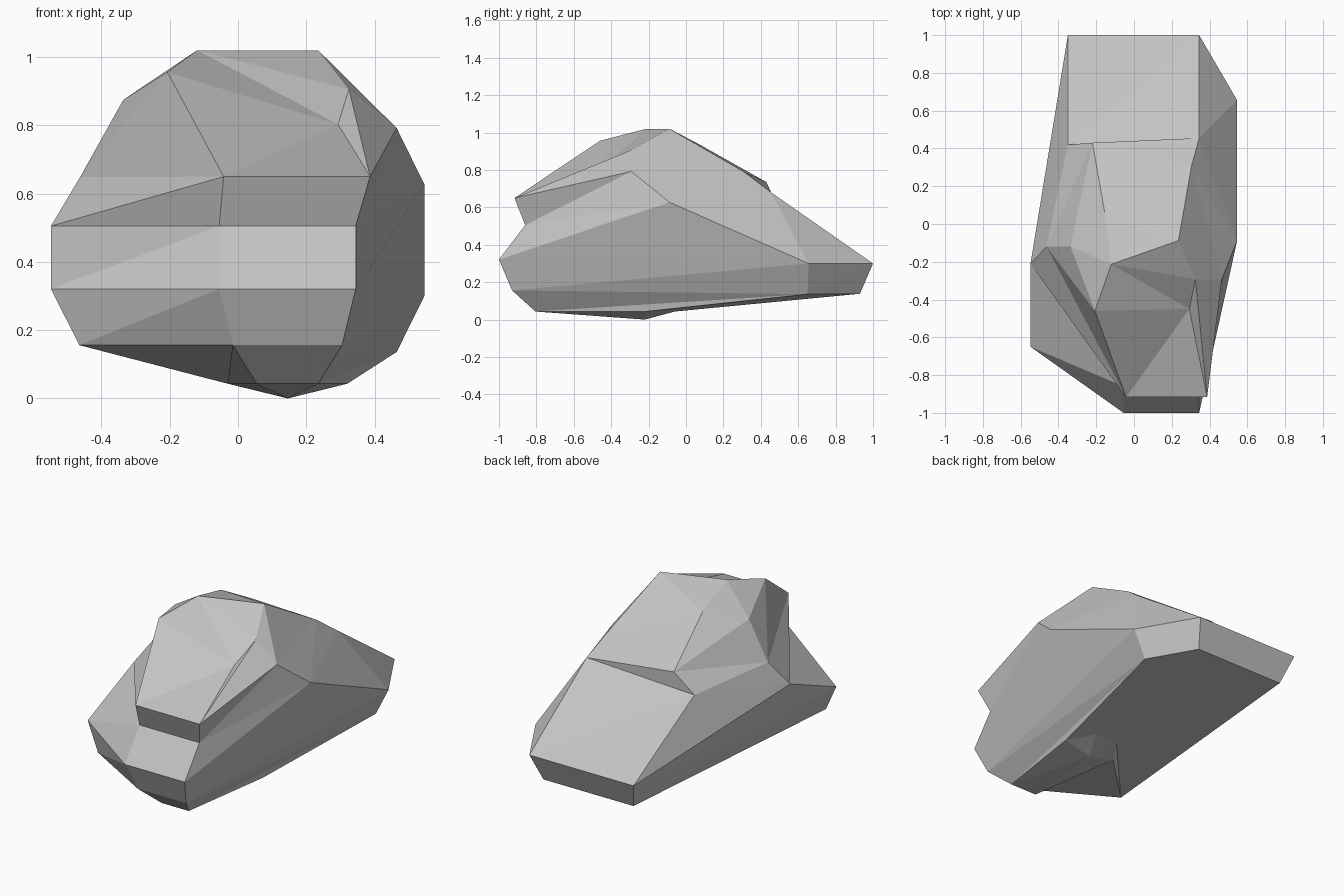
import bpy
import bmesh

# Remove the default object only
default_cube = bpy.data.objects.get("Cube")
if default_cube:
    bpy.data.objects.remove(default_cube, do_unlink=True)


def make_material(name, colour):
    material = bpy.data.materials.new(name)
    material.use_nodes = True
    material.diffuse_color = colour
    shader = material.node_tree.nodes.get("Principled BSDF")
    shader.inputs["Base Color"].default_value = colour
    shader.inputs["Roughness"].default_value = 0.9
    return material


def edge_pair(x_start, x_end, y, z):
    """Two ring corners sharing one depth and height."""
    return [(x_start, y, z), (x_end, y, z)]


def ring(front, right, back, left):
    """Six-sided cross-section, counter-clockwise seen from above."""
    return front + [right] + back + [left]


# Cross-sections of the boulder, from the underside up to the crown
keel = ring(edge_pair(0.055, 0.235, -0.805, 0.043), (0.32, -0.22, 0.043),
            edge_pair(0.23, 0.08, -0.06, 0.043), (-0.03, -0.22, 0.043))
foot = ring(edge_pair(-0.015, 0.305, -0.93, 0.156), (0.465, 0.65, 0.136),
            edge_pair(0.30, -0.30, 0.93, 0.138), (-0.465, -0.67, 0.156))
belly = ring(edge_pair(-0.055, 0.345, -1.0, 0.321), (0.546, 0.655, 0.30),
             edge_pair(0.345, -0.35, 1.0, 0.30), (-0.548, -0.65, 0.321))
ledge = ring(edge_pair(-0.055, 0.345, -0.86, 0.505), (0.546, -0.088, 0.627),
             [(0.345, 0.455, 0.68), (-0.35, 0.42, 0.626)], (-0.548, -0.21, 0.505))
shoulder = ring(edge_pair(-0.042, 0.387, -0.917, 0.65), (0.465, -0.293, 0.792),
                [(0.305, 0.31, 0.79), (-0.22, 0.43, 0.735)], (-0.463, -0.12, 0.648))
crown = ring([(-0.207, -0.46, 0.956), (0.293, -0.45, 0.803)], (0.325, -0.293, 0.906),
             [(0.235, -0.088, 1.02), (-0.155, 0.06, 0.943)], (-0.336, -0.12, 0.875))
underside_tip = (0.146, -0.22, 0.0)
summit = (-0.12, -0.213, 1.02)


def build_boulder(name, sections, bottom_tip, top_tip, material):
    bm = bmesh.new()
    loops = [[bm.verts.new(point) for point in section] for section in sections]
    bottom = bm.verts.new(bottom_tip)
    top = bm.verts.new(top_tip)

    # Facets between neighbouring cross-sections
    for lower, upper in zip(loops, loops[1:]):
        for i in range(len(lower)):
            j = (i + 1) % len(lower)
            bm.faces.new((lower[i], lower[j], upper[j]))
            bm.faces.new((lower[i], upper[j], upper[i]))

    # Faceted caps
    for i in range(len(loops[0])):
        j = (i + 1) % len(loops[0])
        bm.faces.new((bottom, loops[0][j], loops[0][i]))
        bm.faces.new((top, loops[-1][i], loops[-1][j]))

    bmesh.ops.recalc_face_normals(bm, faces=bm.faces)
    mesh = bpy.data.meshes.new(name)
    bm.to_mesh(mesh)
    bm.free()
    mesh.materials.append(material)
    boulder = bpy.data.objects.new(name, mesh)
    bpy.context.scene.collection.objects.link(boulder)
    return boulder


stone_grey = make_material("stone_grey", (0.55, 0.55, 0.55, 1.0))
build_boulder("boulder", [keel, foot, belly, ledge, shoulder, crown],
              underside_tip, summit, stone_grey)
